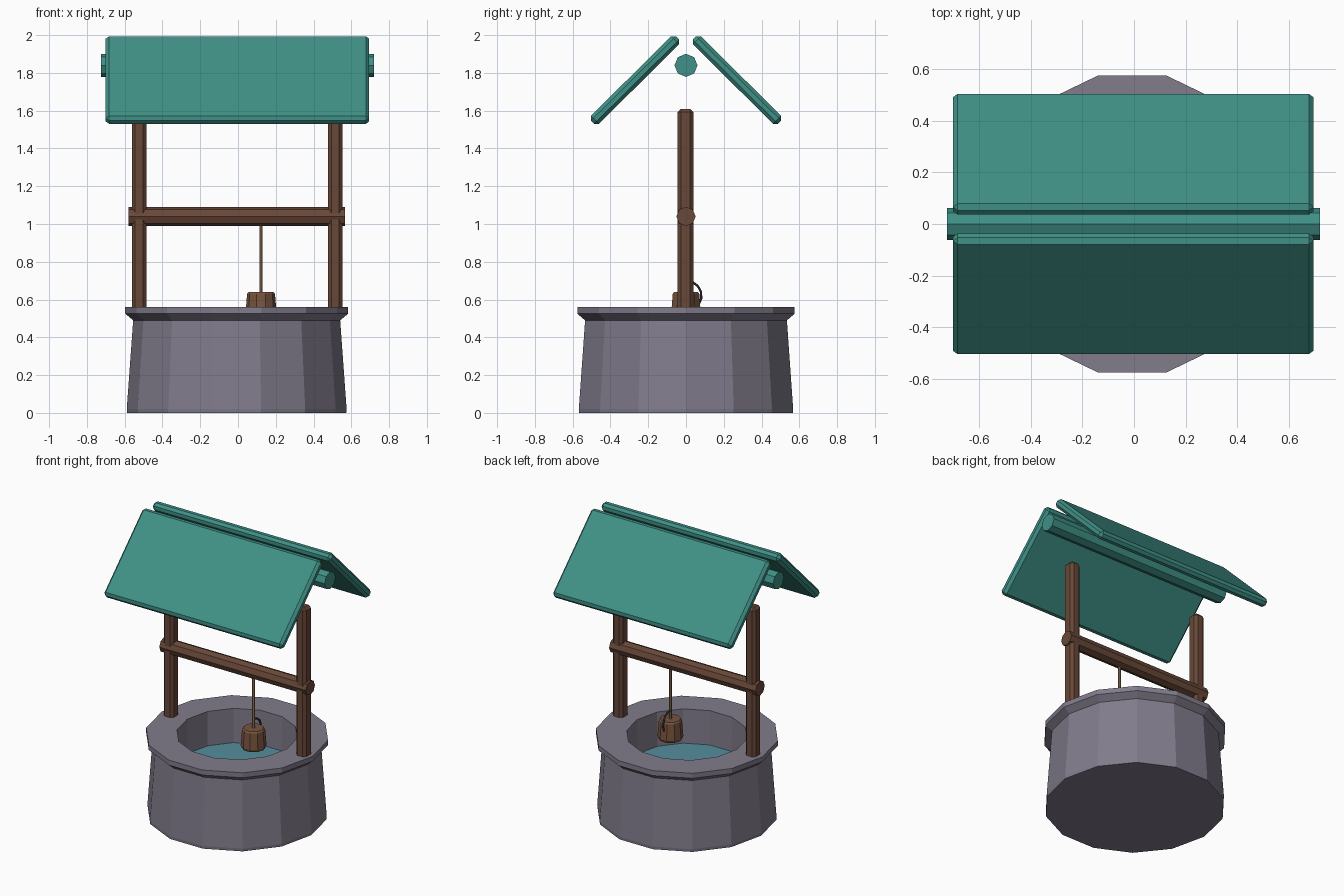
import bpy, bmesh, math
from mathutils import Vector, Matrix

if "Cube" in bpy.data.objects:
    bpy.data.objects.remove(bpy.data.objects["Cube"])


def material(name, rgb):
    m = bpy.data.materials.new(name)
    m.diffuse_color = (*rgb, 1)
    m.use_nodes = True
    m.node_tree.nodes["Principled BSDF"].inputs["Base Color"].default_value = m.diffuse_color
    return m


STONE = material("stone", (0.22, 0.20, 0.26))
WOOD = material("wood", (0.14, 0.065, 0.04))
BUCKET = material("bucket_wood", (0.19, 0.09, 0.05))
TEAL = material("teal_roof", (0.05, 0.28, 0.24))
WATER = material("water", (0.09, 0.27, 0.34))
ROPE = material("rope", (0.25, 0.15, 0.08))
IRON = material("iron", (0.02, 0.02, 0.035))


def finish(name, bm, mat):
    bmesh.ops.recalc_face_normals(bm, faces=bm.faces)
    me = bpy.data.meshes.new(name)
    bm.to_mesh(me)
    bm.free()
    me.materials.append(mat)
    ob = bpy.data.objects.new(name, me)
    bpy.context.collection.objects.link(ob)
    return ob


def lathe(name, profile, sides, mat, loc=(0, 0, 0)):
    """Revolve (radius, z) points around z; ends are capped on the axis."""
    bm = bmesh.new()
    vs = [bm.verts.new((r, 0, z)) for r, z in profile]
    edges = [bm.edges.new(p) for p in zip(vs, vs[1:])]
    bmesh.ops.spin(bm, geom=vs + edges, cent=(0, 0, 0), axis=(0, 0, 1),
                   angle=2 * math.pi, steps=sides, use_duplicate=False)
    bmesh.ops.remove_doubles(bm, verts=bm.verts, dist=1e-5)
    ob = finish(name, bm, mat)
    ob.location = loc
    return ob


def box(name, size, loc, mat, bevel, tilt=0):
    bm = bmesh.new()
    bmesh.ops.create_cube(bm, size=1, matrix=Matrix.Diagonal((*size, 1)))
    bmesh.ops.bevel(bm, geom=bm.edges[:], offset=bevel, segments=1,
                    affect='EDGES', profile=0.5)
    ob = finish(name, bm, mat)
    ob.location = loc
    ob.rotation_euler.x = tilt
    return ob


def rod(name, a, b, radius, sides, mat):
    a, b = Vector(a), Vector(b)
    bm = bmesh.new()
    bmesh.ops.create_cone(bm, cap_ends=True, segments=sides, radius1=radius,
                          radius2=radius, depth=(b - a).length)
    ob = finish(name, bm, mat)
    ob.location = (a + b) / 2
    ob.rotation_euler = (b - a).to_track_quat('Z', 'Y').to_euler()
    return ob


# Stone ring with flared rim and hollow shaft
lathe("well_wall", [(0, 0), (0.58, 0), (0.582, 0.02), (0.548, 0.49),
                    (0.59, 0.525), (0.59, 0.56), (0.39, 0.56),
                    (0.385, 0.30), (0, 0.30)], 14, STONE, (-0.007, 0, 0))
lathe("water", [(0, 0.32), (0.385, 0.32)], 14, WATER, (-0.007, 0, 0))

# Posts and winding axle
for side, x in (("left", -0.523), ("right", 0.515)):
    box(side + "_post", (0.078, 0.084, 1.11), (x, -0.002, 1.055), WOOD, 0.018)
rod("axle", (-0.58, 0, 1.04), (0.566, 0, 1.04), 0.051, 8, WOOD)

# Roof panels and ridge beam
for side, s in (("front", -1), ("back", 1)):
    box(side + "_roof_panel", (1.395, 0.634, 0.06), (-0.003, s * 0.27, 1.762),
        TEAL, 0.018, -s * math.radians(44.7))
rod("ridge_beam", (-0.724, 0, 1.84), (0.72, 0, 1.84), 0.061, 8, TEAL)

# Bucket hanging on its rope
BX = 0.122
rod("rope", (BX, 0, 0.62), (BX, 0, 1.04), 0.01, 6, ROPE)
lathe("bucket", [(0, 0.50), (0.076, 0.50), (0.083, 0.515), (0.074, 0.63),
                 (0.066, 0.64), (0, 0.64)], 10, BUCKET, (BX, 0, 0))

# Bent iron handle
curve = bpy.data.curves.new("bucket_handle", 'CURVE')
curve.dimensions = '3D'
curve.bevel_depth = 0.007
curve.bevel_resolution = 1
curve.use_fill_caps = True
angles = [math.radians(a) for a in range(90, -61, -25)]
spline = curve.splines.new('POLY')
spline.points.add(len(angles) - 1)
for p, a in zip(spline.points, angles):
    p.co = (BX, 0.082 * math.cos(a), 0.62 + 0.08 * math.sin(a), 1)
curve.materials.append(IRON)
bpy.context.collection.objects.link(bpy.data.objects.new("bucket_handle", curve))
